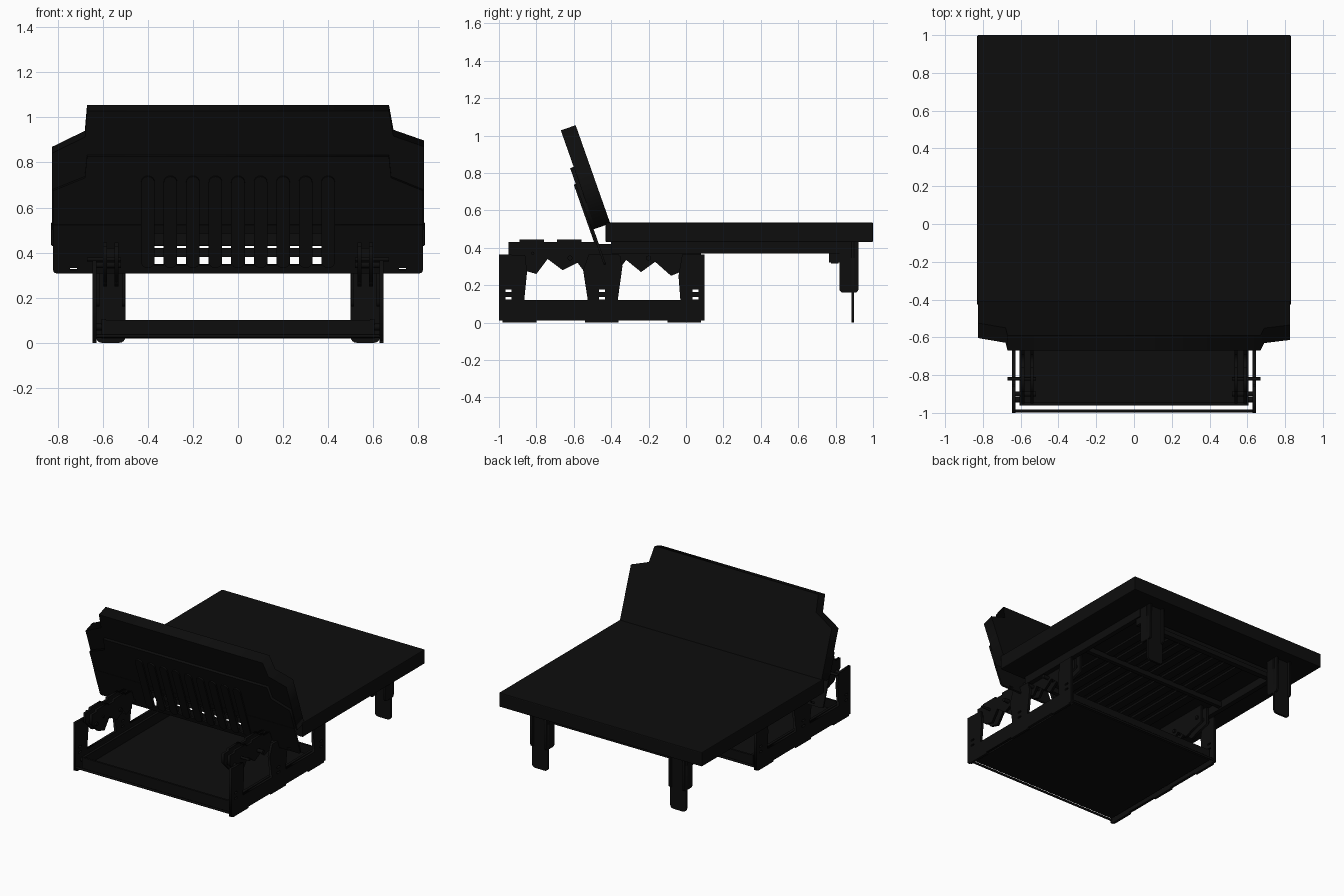
import bpy
from math import radians, cos, sin, pi
from mathutils import Matrix, Vector

cube = bpy.data.objects.get("Cube")
if cube:
    bpy.data.objects.remove(cube, do_unlink=True)

COLOR = (0.004, 0.004, 0.004, 1)
black = bpy.data.materials.new("matte black")
black.use_nodes = True
black.diffuse_color = COLOR
black.node_tree.nodes["Principled BSDF"].inputs["Base Color"].default_value = COLOR


def link(name, data, matrix=None):
    ob = bpy.data.objects.new(name, data)
    bpy.context.collection.objects.link(ob)
    data.materials.append(black)
    if matrix:
        ob.matrix_world = matrix
    return ob


def box(name, lo, hi, bevel=0):
    """Box between two corners, with an optional bevel."""
    a = [min(p) for p in zip(lo, hi)]
    b = [max(p) for p in zip(lo, hi)]
    verts = [(x, y, z) for x in (a[0], b[0]) for y in (a[1], b[1]) for z in (a[2], b[2])]
    faces = [(0, 1, 3, 2), (4, 6, 7, 5), (0, 4, 5, 1), (2, 3, 7, 6), (0, 2, 6, 4), (1, 5, 7, 3)]
    me = bpy.data.meshes.new(name)
    me.from_pydata(verts, [], faces)
    ob = link(name, me)
    if bevel:
        mod = ob.modifiers.new("bevel", "BEVEL")
        mod.width, mod.segments = bevel, 2
    return ob


def sheet(name, loops, thickness, matrix):
    """Flat plate from an outline; further loops become holes."""
    cu = bpy.data.curves.new(name, "CURVE")
    cu.dimensions, cu.fill_mode, cu.extrude = "2D", "BOTH", thickness / 2
    for pts in loops:
        sp = cu.splines.new("POLY")
        sp.points.add(len(pts) - 1)
        for p, (u, v) in zip(sp.points, pts):
            p.co = (u, v, 0, 1)
        sp.use_cyclic_u = True
    return link(name, cu, matrix)


def rod(name, a, b, r):
    cu = bpy.data.curves.new(name, "CURVE")
    cu.dimensions, cu.bevel_depth, cu.bevel_resolution = "3D", r, 2
    cu.use_fill_caps = True
    sp = cu.splines.new("POLY")
    sp.points.add(1)
    sp.points[0].co, sp.points[1].co = (*a, 1), (*b, 1)
    return link(name, cu)


def rect(u0, v0, u1, v1):
    return [(u0, v0), (u1, v0), (u1, v1), (u0, v1)]


def rounded(u0, v0, u1, v1, r, top=False):
    """Rectangle with rounded lower (and maybe upper) corners."""
    corners = [(u0 + r, v0 + r, pi), (u1 - r, v0 + r, 1.5 * pi)]
    if top:
        corners += [(u1 - r, v1 - r, 0), (u0 + r, v1 - r, pi / 2)]
    pts = [(cu + r * cos(a + k * pi / 8), cv + r * sin(a + k * pi / 8))
           for cu, cv, a in corners for k in range(5)]
    return pts if top else pts + [(u1, v1), (u0, v1)]


def side_plane(x):
    """Plate plane facing sideways: u is y, v is z."""
    return Matrix(((0, 0, 1, x), (1, 0, 0, 0), (0, 1, 0, 0), (0, 0, 0, 1)))


TILT = radians(109.4)


def back_plane(depth):
    """Reclined plane at a depth behind the backrest's seat-side face."""
    rot = Matrix.Rotation(TILT, 4, "X")
    return Matrix.Translation(Vector((0, -0.405, 0.53))) @ rot @ Matrix.Translation((0, 0, depth))


SLATS = [-0.4 + 0.1 * i for i in range(9)]

# Mattress and its slatted frame
box("mattress", (-0.83, -0.43, 0.43), (0.83, 1, 0.535), 0.006)
for x in SLATS:
    box("bed_slat", (x - 0.03, -0.36, 0.415), (x + 0.03, 0.74, 0.43))
for y in (-0.38, 0.2, 0.74):
    box("bed_crossbar", (-0.62, y - 0.015, 0.38), (0.62, y + 0.015, 0.42))
box("rear_bar", (-0.62, 0.775, 0.315), (0.62, 0.815, 0.35))

# Backrest cushion, stepped back shell and slatted support
sheet("backrest_cushion", [[(-0.825, 0), (0.825, 0), (0.825, 0.39), (0.69, 0.44), (0.67, 0.557),
                            (-0.67, 0.557), (-0.68, 0.435), (-0.825, 0.36)]], 0.084, back_plane(0.042))
sheet("backrest_shell", [[(-0.82, 0), (0.82, 0), (0.82, 0.19), (0.68, 0.25), (0.67, 0.35),
                          (-0.67, 0.35), (-0.68, 0.25), (-0.82, 0.19)]], 0.02, back_plane(0.094))
windows = [rect(x + 0.03, -0.16, x + 0.07, -0.01) for x in SLATS[:-1]]
slots = [rect(s * 0.73 - 0.016, -0.182, s * 0.73 + 0.016, -0.172) for s in (-1, 1)]
sheet("backrest_support", [rounded(-0.82, -0.198, 0.82, 0.03, 0.015)] + windows + slots,
      0.012, back_plane(0.1))
for x in SLATS:
    sheet("backrest_slat", [rounded(x - 0.03, -0.17, x + 0.03, 0.26, 0.029, True)], 0.012, back_plane(0.109))

# Storage tray at the bottom
box("tray_floor", (-0.6, -0.96, 0.02), (0.6, 0.08, 0.035))
for y in (-0.96, 0.065):
    box("tray_end_wall", (-0.6, y, 0.02), (0.6, y + 0.015, 0.1))
for s in (-1, 1):
    box("tray_side_wall", (s * 0.585, -0.96, 0.02), (s * 0.605, 0.08, 0.105))
for y in (-0.99, 0.09):
    rod("tray_rod", (-0.64, y, 0.03), (0.64, y, 0.03), 0.008)

# Outlines of the side parts
frame = [(-1, 0.01), (0.1, 0.01), (0.1, 0.365), (-0.02, 0.365), (-0.04, 0.25), (-0.03, 0.12),
         (-0.365, 0.12), (-0.34, 0.3), (-0.36, 0.365), (-0.52, 0.365), (-0.55, 0.28), (-0.525, 0.12),
         (-0.865, 0.12), (-0.85, 0.27), (-0.86, 0.36), (-1, 0.365)]
frame_slots = [rect(y - 0.016, z - 0.006, y + 0.016, z + 0.006)
               for y in (-0.95, -0.45, 0.05) for z in (0.13, 0.17)]
front_link = [(-0.95, 0.36), (-0.95, 0.43), (-0.89, 0.43), (-0.89, 0.445), (-0.76, 0.445), (-0.76, 0.43),
              (-0.69, 0.43), (-0.69, 0.445), (-0.56, 0.445), (-0.56, 0.43), (-0.48, 0.43), (-0.48, 0.3),
              (-0.55, 0.28), (-0.58, 0.32), (-0.66, 0.28), (-0.74, 0.34), (-0.8, 0.26), (-0.87, 0.28)]
rear_link = [(-0.4, 0.43), (0.08, 0.43), (0.08, 0.3), (-0.03, 0.27), (-0.08, 0.25), (-0.165, 0.325),
             (-0.24, 0.27), (-0.32, 0.335), (-0.36, 0.28), (-0.42, 0.3)]

for s in (-1, 1):
    # Side frame with feet and pins
    sheet("side_frame", [frame] + frame_slots, 0.018, side_plane(s * 0.637))
    for y in (-0.89, -0.45, -0.01):
        box("foot", (s * 0.628, y - 0.09, 0), (s * 0.646, y + 0.09, 0.02))
    for y in (-0.93, -0.45, 0.04):
        rod("frame_pin", (s * 0.59, y, 0.07), (s * 0.645, y, 0.07), 0.015)
    rod("hinge_pin", (s * 0.52, -0.82, 0.37), (s * 0.67, -0.82, 0.37), 0.009)

    # Folding mechanism
    for x in (0.54, 0.59):
        sheet("front_link", [front_link], 0.018, side_plane(s * x))
        sheet("rear_link", [rear_link], 0.018, side_plane(s * x))
    for y in (-0.9, -0.62, -0.46, -0.36, -0.2, 0.04):
        rod("link_bolt", (s * 0.52, y, 0.345), (s * 0.642, y, 0.345), 0.014)
    box("hinge_bracket", (s * 0.53, -0.5, 0.33), (s * 0.6, -0.38, 0.42))

    # Bed rail and rear leg
    box("bed_rail", (s * 0.6, -0.4, 0.37), (s * 0.635, 0.82, 0.43))
    box("rail_bracket", (s * 0.6, 0.765, 0.32), (s * 0.625, 0.84, 0.43))
    leg = rounded(0.5, 0, 0.63, 0.43, 0.025)
    stand = Matrix(((s, 0, 0, 0), (0, 0, -1, 0.892), (0, 1, 0, 0), (0, 0, 0, 1)))
    sheet("rear_leg", [leg], 0.015, stand)
    for x in (0.508, 0.622):
        sheet("leg_flange", [rounded(0.82, 0.16, 0.922, 0.43, 0.02)], 0.014, side_plane(s * x))
